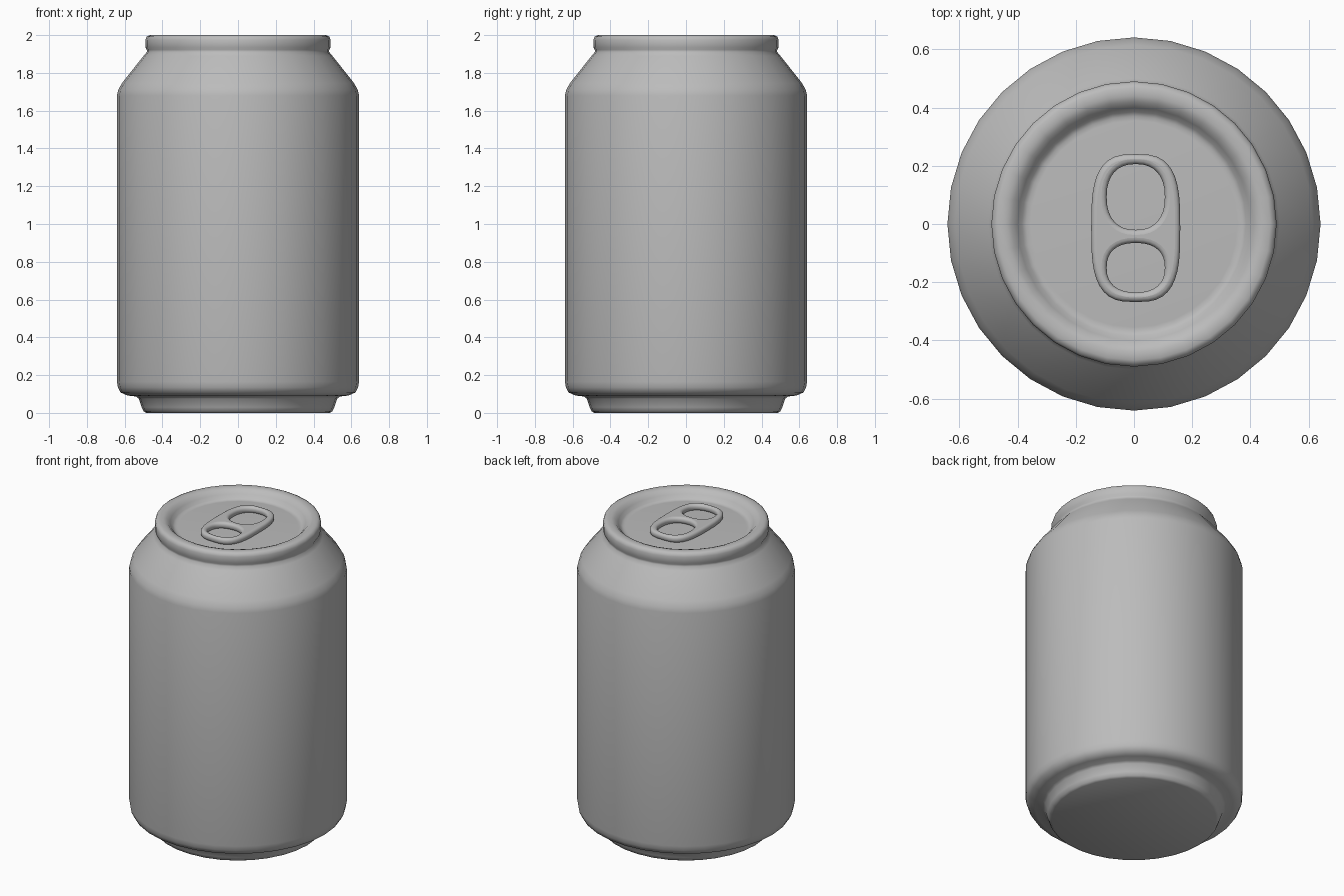
import bpy, bmesh, math

if "Cube" in bpy.data.objects:
    bpy.data.objects.remove(bpy.data.objects["Cube"])

metal = bpy.data.materials.new("grey metal")
metal.diffuse_color = (0.5, 0.5, 0.5, 1)
metal.use_nodes = True
metal.node_tree.nodes["Principled BSDF"].inputs["Base Color"].default_value = metal.diffuse_color


def smooth(ob, angle):
    bpy.ops.object.select_all(action='DESELECT')
    ob.select_set(True)
    bpy.context.view_layer.objects.active = ob
    bpy.ops.object.shade_smooth_by_angle(angle=math.radians(angle))


def lathe(name, profile, sides=32):
    """Spin a (radius, height) profile around z; both ends are capped."""
    bm = bmesh.new()
    rings = [[bm.verts.new((r * math.cos(2 * math.pi * i / sides),
                            r * math.sin(2 * math.pi * i / sides), z))
              for i in range(sides)] for r, z in profile]
    for a, b in zip(rings, rings[1:]):
        for i in range(sides):
            j = (i + 1) % sides
            bm.faces.new((a[i], a[j], b[j], b[i]))
    bm.faces.new(rings[0][::-1])
    bm.faces.new(rings[-1])
    me = bpy.data.meshes.new(name)
    bm.to_mesh(me)
    bm.free()
    ob = bpy.data.objects.new(name, me)
    bpy.context.collection.objects.link(ob)
    me.materials.append(metal)
    smooth(ob, 50)
    return ob


# Can: foot, lower edge, wall, shoulder, neck, rolled rim, recessed lid
lathe("can_body", [
    (0.485, 0.0), (0.5, 0.008), (0.51, 0.03), (0.525, 0.075), (0.54, 0.087),
    (0.585, 0.092), (0.622, 0.108), (0.636, 0.135), (0.641, 0.165),
    (0.641, 1.68), (0.634, 1.71), (0.615, 1.745),
    (0.5, 1.89), (0.483, 1.91), (0.483, 1.922), (0.49, 1.935),
    (0.49, 1.975), (0.484, 1.992), (0.468, 2.0), (0.44, 2.0),
    (0.42, 1.993), (0.40, 1.972), (0.385, 1.952), (0.37, 1.944), (0.355, 1.945),
])


def add_loop(curve, cy, rx, ry, power, n=32):
    """Closed superellipse outline."""
    pts = []
    for i in range(n):
        t = 2 * math.pi * i / n
        c, s = math.cos(t), math.sin(t)
        pts.append((0.006 + rx * math.copysign(abs(c) ** (2 / power), c),
                    cy + ry * math.copysign(abs(s) ** (2 / power), s), 0, 1))
    sp = curve.splines.new('POLY')
    sp.points.add(n - 1)
    for p, co in zip(sp.points, pts):
        p.co = co
    sp.use_cyclic_u = True


# Pull tab: rounded plate with a finger hole and a rivet-end hole
B = 0.018
cu = bpy.data.curves.new("pull_tab", 'CURVE')
cu.dimensions = '2D'
cu.fill_mode = 'BOTH'
cu.extrude = 0.003
cu.bevel_depth = B
cu.bevel_resolution = 3
add_loop(cu, -0.014, 0.153 - B, 0.254 - B, 3.2, 40)
add_loop(cu, 0.093, 0.1 + B, 0.113 + B, 2.3)
add_loop(cu, -0.15, 0.1 + B, 0.085 + B, 2.3)
tab = bpy.data.objects.new("pull_tab", cu)
bpy.context.collection.objects.link(tab)
tab.location.z = 1.964
cu.materials.append(metal)
bpy.ops.object.select_all(action='DESELECT')
tab.select_set(True)
bpy.context.view_layer.objects.active = tab
bpy.ops.object.convert(target='MESH')
smooth(bpy.context.object, 50)
